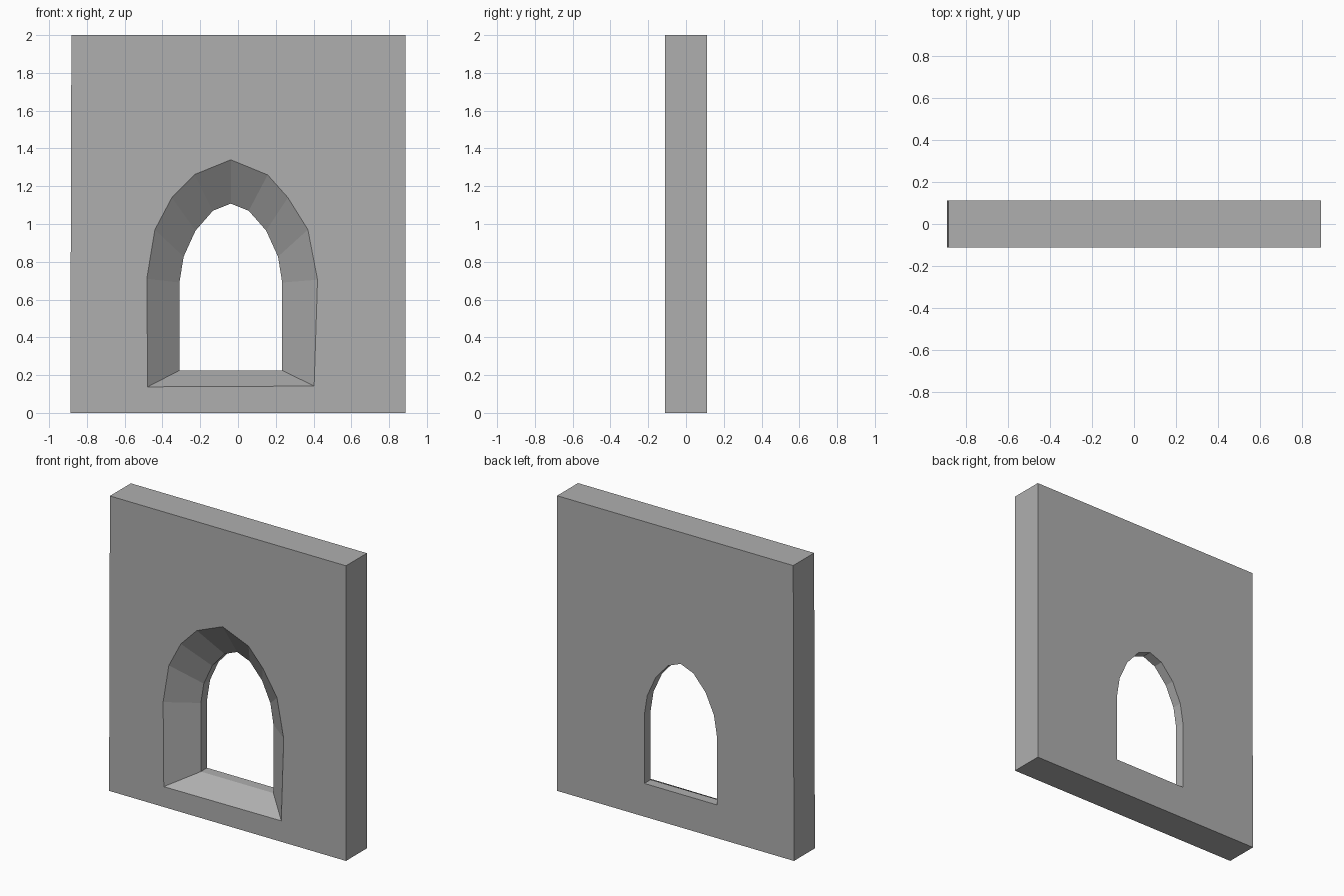
import bpy, bmesh

if "Cube" in bpy.data.objects:
    bpy.data.objects.remove(bpy.data.objects["Cube"])

Y_FRONT, Y_LIP, Y_BACK = -0.112, 0.045, 0.112

# Wall outline and the two arch outlines (x, z)
wall = [(-0.888, 0), (0.888, 0), (0.888, 2), (-0.882, 2)]
wide_arch = [(-0.478, 0.138), (-0.483, 0.71), (-0.44, 0.97), (-0.35, 1.14),
             (-0.23, 1.262), (-0.038, 1.34), (0.157, 1.26), (0.264, 1.14),
             (0.37, 0.97), (0.421, 0.705), (0.403, 0.142)]
half = [(0.272, 0.225), (0.272, 0.69), (0.25, 0.827), (0.187, 0.965), (0.095, 1.07)]
CX = -0.038
narrow_arch = ([(CX - x, z) for x, z in half] + [(CX, 1.108)]
               + [(CX + x, z) for x, z in reversed(half)])

bm = bmesh.new()


def ring(points, y):
    return [bm.verts.new((x, y, z)) for x, z in points]


def bridge(a, b):
    n = len(a)
    for i in range(n):
        j = (i + 1) % n
        bm.faces.new((a[i], a[j], b[j], b[i]))


def fill_with_hole(outer, hole):
    edges = []
    for r in (outer, hole):
        for i in range(len(r)):
            v, w = r[i], r[(i + 1) % len(r)]
            edges.append(bm.edges.get((v, w)) or bm.edges.new((v, w)))
    bmesh.ops.triangle_fill(bm, edges=edges, use_beauty=True, normal=(0, -1, 0))


# Outer sides
front, back = ring(wall, Y_FRONT), ring(wall, Y_BACK)
bridge(front, back)

# Splayed embrasure, then a short straight lip to the back
mouth = ring(wide_arch, Y_FRONT)
lip = ring(narrow_arch, Y_LIP)
exit_ring = ring(narrow_arch, Y_BACK)
bridge(mouth, lip)
bridge(lip, exit_ring)

# Front and back faces around the opening
fill_with_hole(front, mouth)
fill_with_hole(back, exit_ring)

bmesh.ops.recalc_face_normals(bm, faces=bm.faces)
mesh = bpy.data.meshes.new("window_wall")
bm.to_mesh(mesh)
bm.free()
bpy.context.collection.objects.link(bpy.data.objects.new("window_wall", mesh))

# Dark grey stone
stone = bpy.data.materials.new("stone")
stone.diffuse_color = (0.43, 0.43, 0.43, 1)
stone.use_nodes = True
stone.node_tree.nodes["Principled BSDF"].inputs["Base Color"].default_value = stone.diffuse_color
mesh.materials.append(stone)
